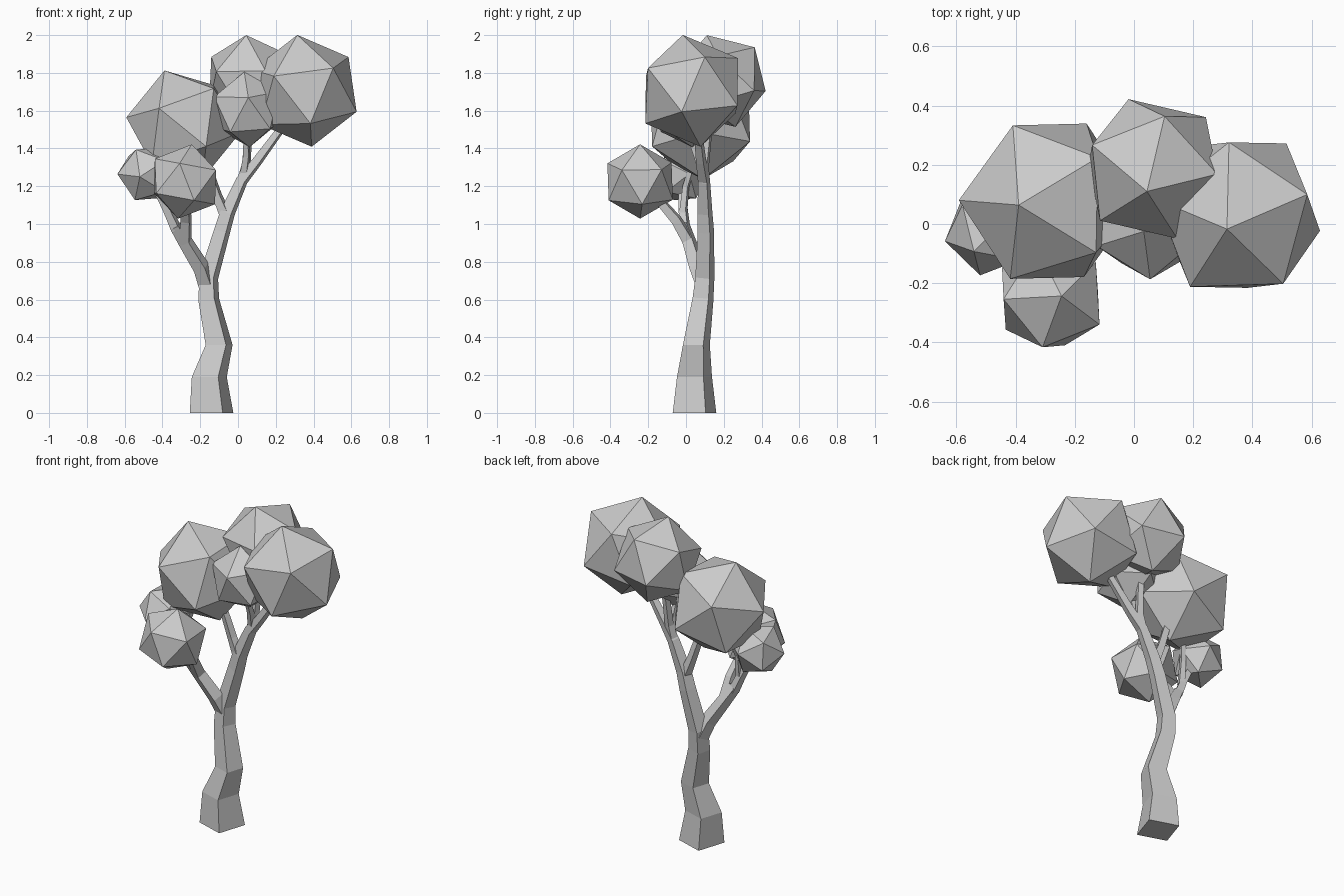
import bpy
import bmesh
from math import radians, cos, sin, pi
from mathutils import Vector, Matrix

cube = bpy.data.objects.get("Cube")
if cube:
    bpy.data.objects.remove(cube, do_unlink=True)

grey = bpy.data.materials.new("plain_grey")
grey.use_nodes = True
colour = (0.6, 0.6, 0.6, 1)
grey.diffuse_color = colour
grey.node_tree.nodes["Principled BSDF"].inputs["Base Color"].default_value = colour


def finish(name, bm):
    bmesh.ops.recalc_face_normals(bm, faces=bm.faces)
    mesh = bpy.data.meshes.new(name)
    bm.to_mesh(mesh)
    bm.free()
    mesh.materials.append(grey)
    obj = bpy.data.objects.new(name, mesh)
    bpy.context.collection.objects.link(obj)


def frame(pole, side):
    """Axes with z along pole and x towards side."""
    z = Vector(pole).normalized()
    x = Vector(side)
    x = (x - z * x.dot(z)).normalized()
    return Matrix((x, z.cross(x), z)).transposed()


def leaf_ball(name, centre, radius, pole, neighbour):
    """Icosahedron with one corner along pole and the next one towards neighbour."""
    bm = bmesh.new()
    bmesh.ops.create_icosphere(bm, subdivisions=1, radius=radius)
    # rest pose taken from the corners themselves
    top = max(bm.verts, key=lambda v: v.co.z).co.copy()
    near = max((v for v in bm.verts if 0 < v.co.z < radius * 0.9),
               key=lambda v: v.co.x).co.copy()
    turn = frame(pole, neighbour) @ frame(top, near).transposed()
    bmesh.ops.transform(bm, matrix=Matrix.Translation(centre) @ turn.to_4x4(),
                        verts=bm.verts)
    finish(name, bm)


def limb(name, points, sides, level_start=False):
    """Square tapered tube through points, one side length for each point."""
    bm = bmesh.new()
    pts = [Vector(p) for p in points]
    rings = []
    heading = Vector((cos(radians(-18)), sin(radians(-18)), 0))
    for i, (p, s) in enumerate(zip(pts, sides)):
        along = pts[min(i + 1, len(pts) - 1)] - pts[max(i - 1, 0)]
        if level_start and i < 3:
            along = Vector((0, 0, 1))
        axes = frame(along, heading)
        corners = [(cos(a), sin(a), 0) for a in (pi / 4 + k * pi / 2 for k in range(4))]
        rings.append([bm.verts.new(p + axes @ (Vector(c) * s * 0.707)) for c in corners])
    for low, high in zip(rings, rings[1:]):
        for k in range(4):
            n = (k + 1) % 4
            bm.faces.new((low[k], low[n], high[n], high[k]))
    bm.faces.new(rings[0])
    bm.faces.new(rings[-1])
    finish(name, bm)


# Trunk and the main limb continuing up to the right
limb("trunk",
     [(-.14, .045, 0), (-.152, .045, .19), (-.1, .055, .36), (-.155, .09, .6),
      (-.155, .1, .72), (-.085, .105, .96), (-.055, .1, 1.06), (.02, .095, 1.23),
      (.1, .08, 1.33), (.24, .06, 1.52)],
     [.183, .147, .113, .088, .08, .068, .062, .05, .042, .032], level_start=True)

# Upper branches
limb("centre_branch", [(.02, .095, 1.22), (.045, .1, 1.32), (.06, .13, 1.6)],
     [.045, .036, .03])
limb("front_centre_branch", [(.03, .095, 1.25), (.045, .06, 1.36), (.045, .01, 1.5)],
     [.035, .03, .024])
limb("left_upper_branch", [(-.06, .1, 1.03), (-.11, .1, 1.15), (-.18, .09, 1.36)],
     [.05, .04, .032])

# Left limb and its forks
limb("left_limb", [(-.165, .095, .68), (-.195, .06, .77), (-.275, .02, .9), (-.33, -.01, .99)],
     [.07, .066, .058, .05])
limb("far_left_branch", [(-.325, -.005, .97), (-.375, -.015, 1.08), (-.46, -.02, 1.24)],
     [.046, .038, .028])
limb("front_left_branch", [(-.28, .02, .9), (-.275, -.05, 1.02), (-.28, -.18, 1.17)],
     [.055, .048, .035])
limb("left_twig", [(-.36, -.015, 1.06), (-.36, 0, 1.2), (-.32, .05, 1.36)],
     [.034, .028, .022])

# Foliage
balls = {
    "right_leaf_ball": ((.352, .03, 1.705), .302, (-.038, -.047, .295), (.234, .07, .18)),
    "left_leaf_ball": ((-.289, .077, 1.525), .305, (-.1, -.013, .287), (-.303, .003, .044)),
    "back_leaf_ball": ((.064, .186, 1.757), .255, (-.02, -.075, .24), (.04, .18, .17)),
    "centre_leaf_ball": ((.047, .005, 1.606), .202, (-.014, -.03, .2), (.009, -.2, .05)),
    "front_leaf_ball": ((-.281, -.243, 1.225), .2, (.036, 0, .195), (-.03, -.17, .08)),
    "far_left_leaf_ball": ((-.485, -.02, 1.265), .158, (-.1, .09, .1), (-.15, -.057, -.018)),
}
for ball, shape in balls.items():
    leaf_ball(ball, *shape)
